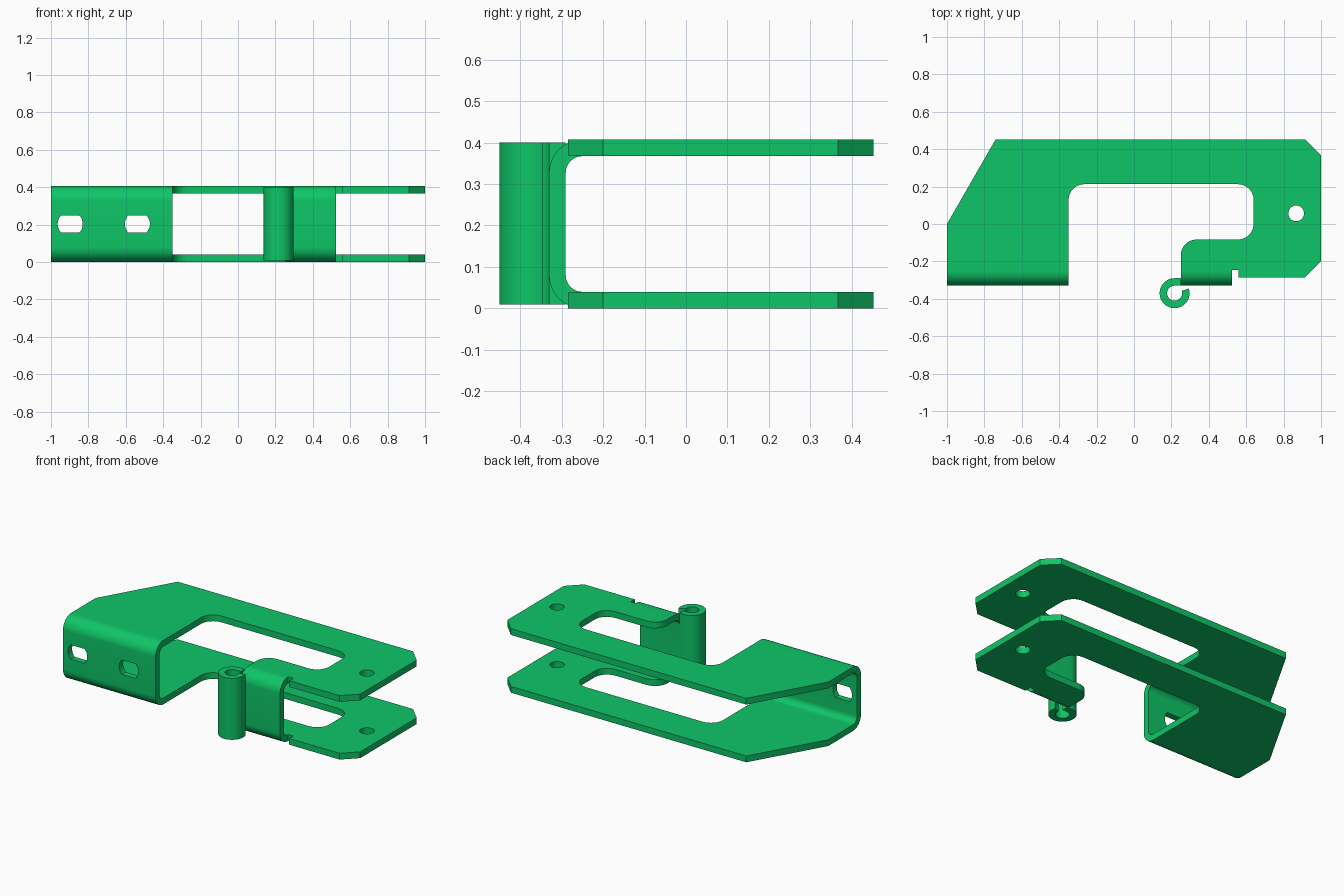
import bpy
import bmesh
from math import sin, cos, radians
from mathutils import Vector

if "Cube" in bpy.data.objects:
    bpy.data.objects.remove(bpy.data.objects["Cube"])

GREEN = (0.0045, 0.56, 0.137, 1.0)
mat = bpy.data.materials.new("bracket green")
mat.use_nodes = True
mat.diffuse_color = GREEN
mat.node_tree.nodes["Principled BSDF"].inputs["Base Color"].default_value = GREEN

HEIGHT, SHEET = 0.407, 0.04      # overall height and sheet thickness
FRONT, SEAM = -0.33, -0.2        # outer face of the web, end of the bent strips
BEND = 0.08                      # outer bend radius


def arc(cx, cy, r, start, end, n=12):
    angles = [radians(start + (end - start) * i / n) for i in range(n + 1)]
    return [(cx + r * cos(a), cy + r * sin(a)) for a in angles]


def fillet(prev, corner, nxt, r, n=8):
    """Round a right-angled corner."""
    p = Vector(corner)
    u, v = (Vector(prev) - p).normalized(), (Vector(nxt) - p).normalized()
    centre = p + (u + v) * r
    turn = [radians(90 * i / n) for i in range(n + 1)]
    return [tuple(centre - v * r * cos(t) - u * r * sin(t)) for t in turn]


def prism(name, profile, axis, low, high):
    """Extrude a closed profile along x, y or z."""
    place = {"x": lambda a, b, d: (d, a, b),
             "y": lambda a, b, d: (a, d, b),
             "z": lambda a, b, d: (a, b, d)}[axis]
    bm = bmesh.new()
    face = bm.faces.new([bm.verts.new(place(a, b, low)) for a, b in profile])
    grown = bmesh.ops.extrude_face_region(bm, geom=[face])["geom"]
    verts = [g for g in grown if isinstance(g, bmesh.types.BMVert)]
    bmesh.ops.translate(bm, verts=verts, vec=place(0, 0, high - low))
    bmesh.ops.recalc_face_normals(bm, faces=bm.faces[:])
    mesh = bpy.data.meshes.new(name)
    bm.to_mesh(mesh)
    bm.free()
    mesh.materials.append(mat)
    obj = bpy.data.objects.new(name, mesh)
    bpy.context.collection.objects.link(obj)
    return obj


def activate(obj):
    bpy.ops.object.select_all(action="DESELECT")
    obj.select_set(True)
    bpy.context.view_layer.objects.active = obj


def cut(obj, cutter):
    activate(obj)
    mod = obj.modifiers.new("cut", "BOOLEAN")
    mod.operation, mod.solver, mod.object = "DIFFERENCE", "EXACT", cutter
    bpy.ops.object.modifier_apply(modifier=mod.name)
    bpy.data.objects.remove(cutter)


def smooth(obj):
    activate(obj)
    bpy.ops.object.shade_smooth_by_angle(angle=radians(30))


# Two flat plates with a rounded pocket and a pin hole
pocket = [(-0.35, SEAM), (-0.35, 0.213), (0.64, 0.213),
          (0.64, -0.083), (0.25, -0.083), (0.25, SEAM)]
outline = [(-1, SEAM), pocket[0]]
for a, b, c in zip(pocket, pocket[1:], pocket[2:]):
    outline += fillet(a, b, c, 0.085)
outline += [pocket[-1], (0.525, SEAM), (0.525, -0.245), (0.56, -0.245),
            (0.56, -0.285), (0.915, -0.285), (1, -0.2), (1, 0.367),
            (0.915, 0.452), (-0.74, 0.452), (-1, 0)]

for name, base in (("lower_plate", 0), ("upper_plate", HEIGHT - SHEET)):
    plate = prism(name, outline, "z", base, base + SHEET)
    pin_hole = arc(0.867, 0.057, 0.042, 0, 350, 35)
    cut(plate, prism("pin_hole_cutter", pin_hole, "z", base - 0.1, base + 0.1))
    smooth(plate)

# Bent sheet joining the plates: C-shaped section
cy, top = FRONT + BEND, HEIGHT - BEND
inner = BEND - SHEET
section = [(SEAM, HEIGHT)] + arc(cy, top, BEND, 90, 180)
section += arc(cy, BEND, BEND, 180, 270) + [(SEAM, 0), (SEAM, SHEET)]
section += arc(cy, BEND, inner, 270, 180) + arc(cy, top, inner, 180, 90)
section += [(SEAM, HEIGHT - SHEET)]
web = prism("front_web", section, "x", -1, -0.35)
tab = prism("hinge_tab", section, "x", 0.25, 0.525)

# Flat-topped slots in the front web
for x in (-0.897, -0.538):
    mid = HEIGHT / 2
    slot = arc(x, mid, 0.067, -43, 43) + arc(x, mid, 0.067, 137, 223)
    cut(web, prism("slot_cutter", slot, "y", FRONT - 0.1, FRONT + 0.08))
smooth(web)
smooth(tab)

# Curled hinge barrel continuing from the tab
cx, cy = 0.217, FRONT - SHEET
curl = [(0.25, FRONT + SHEET)] + arc(cx, cy, 0.08, 90, 378, 40)
curl += arc(cx, cy, 0.04, 378, 90, 40) + [(0.25, FRONT)]
smooth(prism("hinge_barrel", curl, "z", 0.009, HEIGHT - 0.007))
